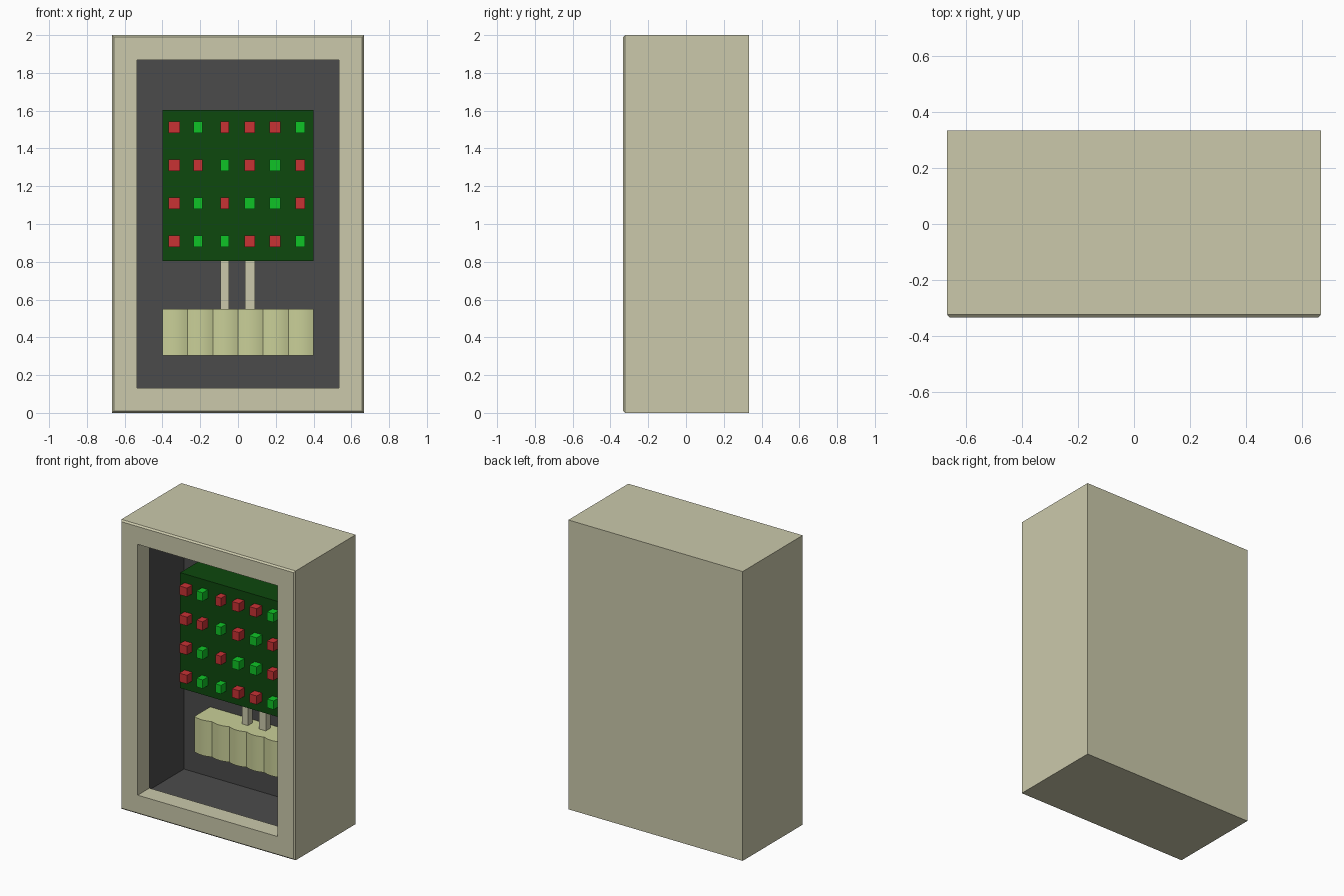
import bpy, bmesh, math

if "Cube" in bpy.data.objects:
    bpy.data.objects.remove(bpy.data.objects["Cube"])


def material(name, rgb):
    lin = [((c / 255 + 0.055) / 1.055) ** 2.4 if c > 10 else c / 255 / 12.92 for c in rgb]
    m = bpy.data.materials.new(name)
    m.diffuse_color = (*lin, 1)
    m.use_nodes = True
    m.node_tree.nodes["Principled BSDF"].inputs["Base Color"].default_value = m.diffuse_color
    return m


BEIGE = material("case_beige", (203, 201, 171))
DARK = material("interior_grey", (75, 75, 75))
BOARD = material("board_green", (13, 72, 13))
RED = material("lamp_red", (200, 50, 52))
GREEN = material("lamp_green", (15, 196, 38))
CREAM = material("terminal_cream", (201, 207, 152))


def finish(name, bm, mats):
    bmesh.ops.recalc_face_normals(bm, faces=bm.faces)
    me = bpy.data.meshes.new(name)
    bm.to_mesh(me)
    bm.free()
    for m in mats:
        me.materials.append(m)
    ob = bpy.data.objects.new(name, me)
    bpy.context.collection.objects.link(ob)
    return ob


def box(name, x0, x1, y0, y1, z0, z1, mat):
    bm = bmesh.new()
    bmesh.ops.create_cube(bm, size=1)
    for v in bm.verts:
        v.co = ((x0 + x1) / 2 + v.co.x * (x1 - x0),
                (y0 + y1) / 2 + v.co.y * (y1 - y0),
                (z0 + z1) / 2 + v.co.z * (z1 - z0))
    return finish(name, bm, [mat])


# Case: rectangular rings (inset, y) from the back, round the front lip, into the wider cavity
rings = [(0, 0.333), (0, -0.322), (0.01, -0.333), (0.133, -0.333),
         (0.133, -0.205), (0.067, -0.205), (0.067, 0.267)]
bm = bmesh.new()
loops = []
for inset, y in rings:
    x, z0, z1 = 0.6667 - inset, inset, 2 - inset
    loops.append([bm.verts.new(p) for p in ((-x, y, z0), (x, y, z0), (x, y, z1), (-x, y, z1))])
bm.faces.new(loops[0])
for i, (a, b) in enumerate(zip(loops, loops[1:])):
    for k in range(4):
        f = bm.faces.new((a[k], a[(k + 1) % 4], b[(k + 1) % 4], b[k]))
        f.material_index = int(i >= 4)
bm.faces.new(loops[-1]).material_index = 1
finish("case", bm, [BEIGE, DARK])

# Circuit board block
box("circuit_board", -0.4, 0.4, -0.06, 0.267, 0.805, 1.603, BOARD)

# Lamps: one letter per lamp, rows from the top
columns = [(-0.367, -0.308), (-0.235, -0.188), (-0.092, -0.048),
           (0.035, 0.09), (0.168, 0.225), (0.304, 0.354)]
rows = ["RGRRRG", "RRGRGR", "RGRGGR", "RGGRRG"]
for r, row in enumerate(rows):
    z = 1.512 - 0.201 * r
    for c, (x0, x1) in enumerate(columns):
        box(f"lamp_{r + 1}_{c + 1}", x0, x1, -0.117, -0.055, z - 0.03, z + 0.03,
            RED if row[c] == "R" else GREEN)

# Conduits between board and terminal block
for name, x0, x1 in (("left_conduit", -0.092, -0.047), ("right_conduit", 0.037, 0.09)):
    box(name, x0, x1, 0.175, 0.225, 0.54, 0.81, BEIGE)

# Terminal block with six shallow rounded fronts
bm = bmesh.new()
profile = [(0.4, 0.267), (-0.4, 0.267)]
STEPS, W = 8, 0.8 / 6
for i in range(6 * STEPS + 1):
    t = (i % STEPS) / STEPS
    profile.append((-0.4 + W * i / STEPS, 0.095 - 0.015 * 4 * t * (1 - t)))
face = bm.faces.new([bm.verts.new((x, y, 0.305)) for x, y in profile])
ext = bmesh.ops.extrude_face_region(bm, geom=[face], use_keep_orig=True)
bmesh.ops.translate(bm, vec=(0, 0, 0.245),
                    verts=[v for v in ext["geom"] if isinstance(v, bmesh.types.BMVert)])
block = finish("terminal_block", bm, [CREAM])
bpy.context.view_layer.objects.active = block
block.select_set(True)
bpy.ops.object.shade_smooth_by_angle(angle=math.radians(25))
